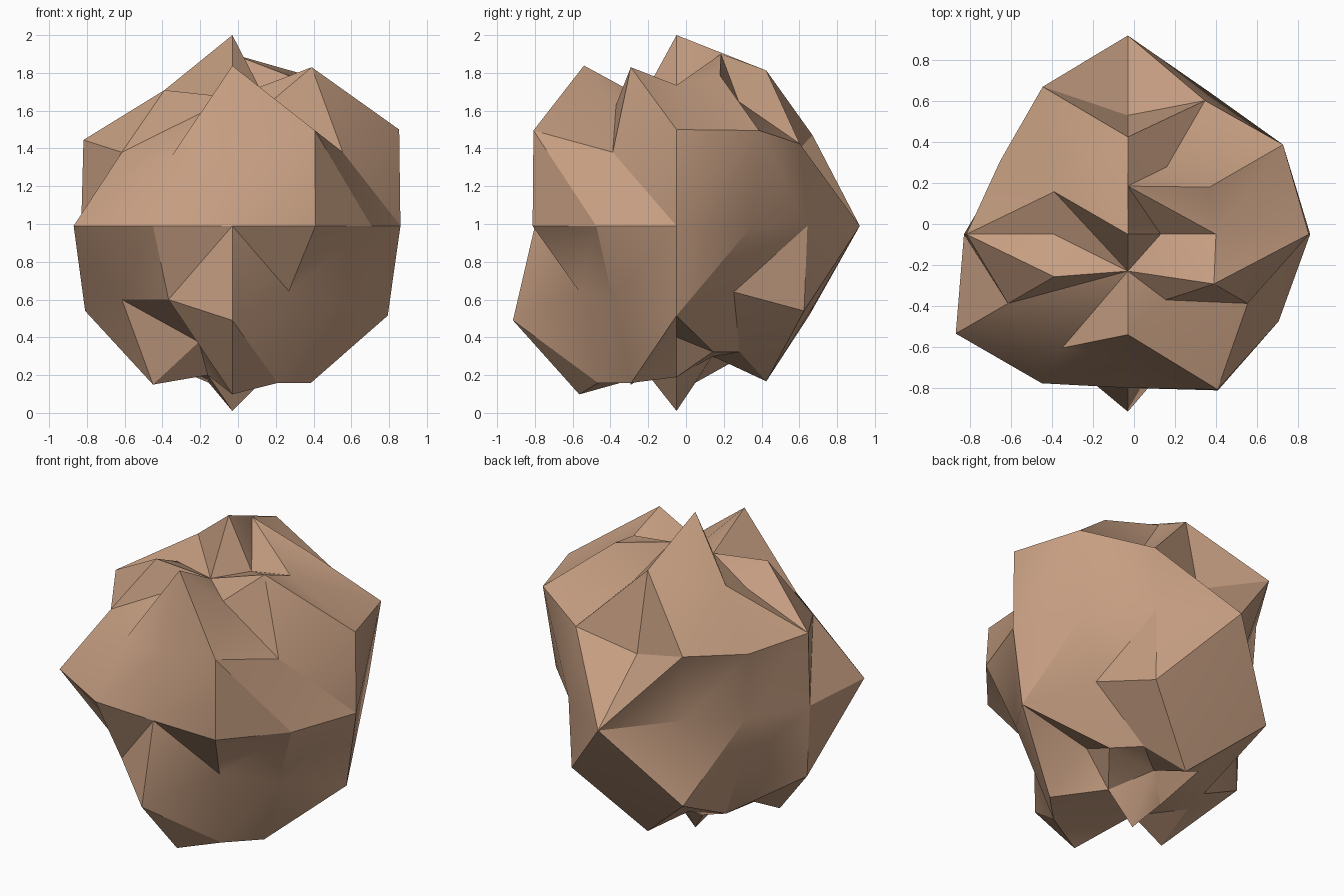
import bpy
import bmesh
from math import cos, sin, radians
from mathutils import Vector

default_cube = bpy.data.objects.get("Cube")
if default_cube:
    bpy.data.objects.remove(default_cube, do_unlink=True)

# One flat stone colour
stone = bpy.data.materials.new("warm tan stone")
stone.use_nodes = True
colour = (0.56, 0.34, 0.22, 1.0)
stone.diffuse_color = colour
shader = stone.node_tree.nodes["Principled BSDF"]
shader.inputs["Base Color"].default_value = colour
shader.inputs["Roughness"].default_value = 0.9

centre = Vector((-0.03, -0.05, 0.99))
segments = 12
# Distance from the centre, in hundredths, for each ring by latitude
radii = {
    60: (86, 92, 76, 95, 87, 83, 72, 83, 0, 98, 74, 97),
    30: (102, 101, 87, 67, 96, 83, 91, 78, 74, 74, 101, 78),
    0: (89, 80, 80, 97, 66, 69, 80, 97, 84, 75, 88, 85),
    -30: (95, 70, 90, 84, 94, 70, 90, 78, 78, 100, 69, 78),
    -60: (68, 77, 77, 95, 80, 83, 82, 97, 71, 103, 96, 96),
}

bm = bmesh.new()


def point(x, y, z):
    return bm.verts.new(centre + Vector((x, y, z)))


def ring_point(latitude, index, distance):
    a, b, r = radians(index * 30), radians(latitude), distance / 100
    return point(r * cos(b) * cos(a), r * cos(b) * sin(a), r * sin(b))


def fan(tip, *edge):
    for a, b in zip(edge, edge[1:]):
        bm.faces.new((tip, a, b))


# Inner points of the top and bottom caps
top = point(0, 0, 1.01)
top_right = point(0.16, 0, 0.70)
top_back = point(0, 0.235, 0.91)
top_front = point(0, -0.18, 0.68)
base = point(0, 0, -0.98)
base_right = point(0.18, 0, -0.80)
base_back = point(0, 0.19, -0.69)
base_left = point(-0.125, 0.10, -0.83)
base_front = point(-0.13, -0.15, -0.79)

rings = []
for latitude, distances in radii.items():
    rings.append([ring_point(latitude, k, d) if d else top_front
                  for k, d in enumerate(distances)])

# Bands between rings, with some facets in each split the other way
flipped = ({0, 3, 5, 9, 10, 11}, {1, 2, 10, 11}, {3, 9}, {0, 1, 2, 4, 6, 7, 8, 9})
for upper, lower, flips in zip(rings, rings[1:], flipped):
    for k in range(segments):
        n = (k + 1) % segments
        if k in flips:
            fan(upper[k], lower[k], lower[n], upper[n])
        else:
            fan(upper[n], upper[k], lower[k], lower[n])

# Top cap: a peak beside a deep front hollow
u = rings[0]
fan(top, top_back, u[3], u[4], u[5], top_front, top_right, top_back)
fan(top_front, u[5], u[6], u[7])
fan(top_front, u[9], u[10], u[11], top_right)
fan(top_right, u[11], u[0], top_back)
fan(top_back, u[0], u[1], u[2], u[3])

# Bottom cap: a small spike in a hollow
w = rings[-1]
fan(base, base_right, base_back, base_left, base_front, base_right)
fan(base_right, w[10], w[11], w[0], w[1], base_back)
fan(base_back, w[1], w[2], w[3], w[4], base_left)
fan(base_left, w[4], w[5], w[6], base_front)
fan(base_front, w[6], w[7], w[8], w[9], w[10], base_right)

bmesh.ops.recalc_face_normals(bm, faces=bm.faces)
mesh = bpy.data.meshes.new("boulder")
bm.to_mesh(mesh)
bm.free()
mesh.materials.append(stone)

boulder = bpy.data.objects.new("boulder", mesh)
bpy.context.collection.objects.link(boulder)
bpy.context.view_layer.objects.active = boulder
boulder.select_set(True)
bpy.ops.object.shade_smooth_by_angle(angle=radians(30))
